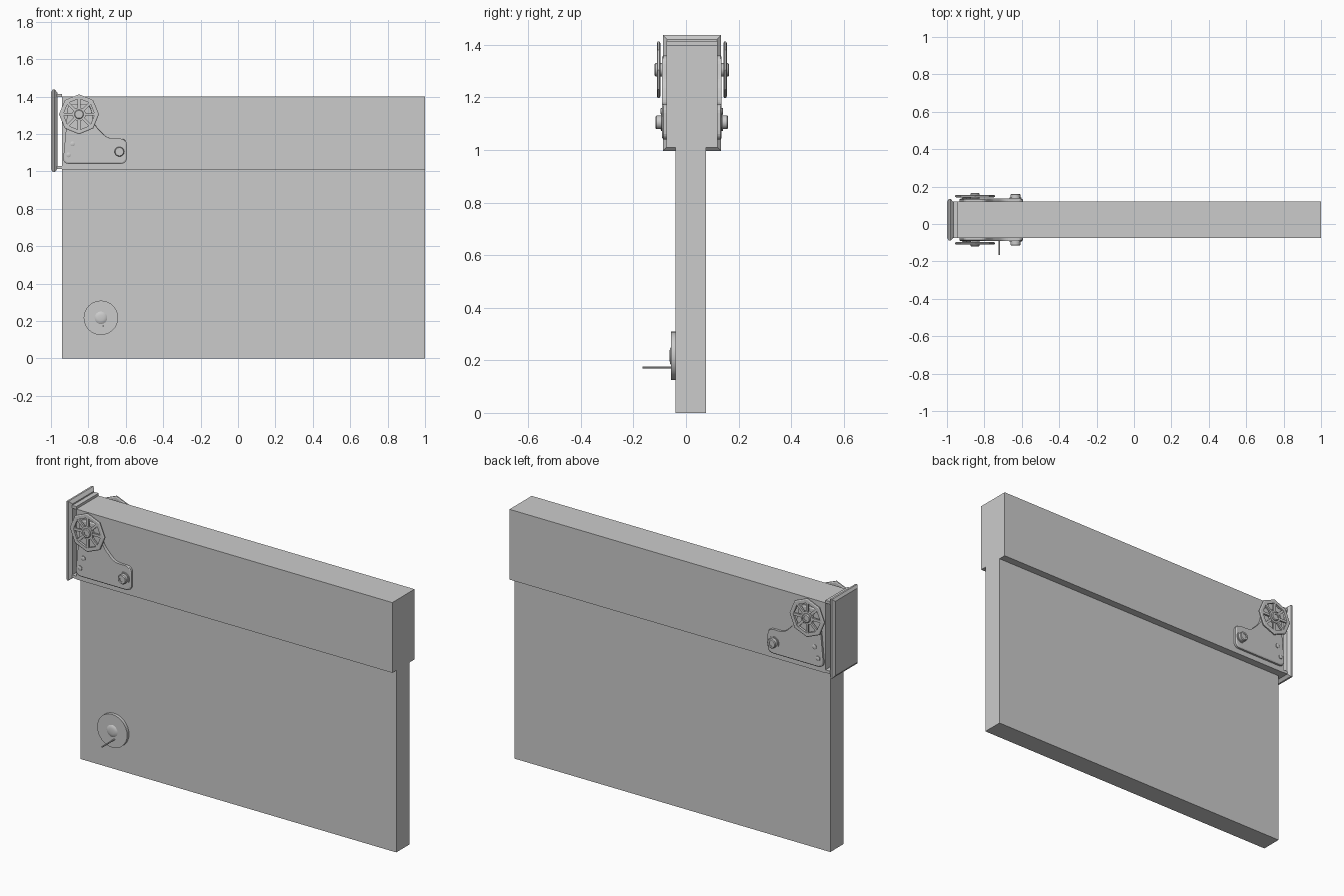
import bpy, bmesh, math
from mathutils import Vector

if "Cube" in bpy.data.objects:
    bpy.data.objects.remove(bpy.data.objects["Cube"], do_unlink=True)

grey = bpy.data.materials.new("plain grey")
grey.use_nodes = True
COLOUR = (0.6, 0.6, 0.6, 1)
grey.diffuse_color = COLOUR
grey.node_tree.nodes["Principled BSDF"].inputs["Base Color"].default_value = COLOUR

MID_Y = 0.0225   # centre plane of the beam


def loft(name, rings, closed=False, smooth=False):
    """Skin a list of equal-length rings; cap the ends unless closed."""
    bm = bmesh.new()
    loops = [[bm.verts.new(p) for p in ring] for ring in rings]
    n = len(loops[0])
    pairs = list(zip(loops, loops[1:])) + ([(loops[-1], loops[0])] if closed else [])
    for a, b in pairs:
        for i in range(n):
            j = (i + 1) % n
            bm.faces.new((a[i], a[j], b[j], b[i]))
    if not closed:
        bm.faces.new(loops[0])
        bm.faces.new(loops[-1])
    bmesh.ops.recalc_face_normals(bm, faces=bm.faces[:])
    mesh = bpy.data.meshes.new(name)
    bm.to_mesh(mesh)
    bm.free()
    mesh.materials.append(grey)
    obj = bpy.data.objects.new(name, mesh)
    bpy.context.scene.collection.objects.link(obj)
    if smooth:
        bpy.ops.object.select_all(action='DESELECT')
        obj.select_set(True)
        bpy.context.view_layer.objects.active = obj
        bpy.ops.object.shade_smooth_by_angle()
    return obj


def rect_x(x, y0, y1, z0, z1):
    return [(x, y0, z0), (x, y1, z0), (x, y1, z1), (x, y0, z1)]


def box(name, x0, x1, y0, y1, z0, z1):
    return loft(name, [rect_x(x, y0, y1, z0, z1) for x in (x0, x1)])


def circle(cx, cz, r, y, n):
    return [(cx + r * math.cos(2 * math.pi * i / n), y,
             cz + r * math.sin(2 * math.pi * i / n)) for i in range(n)]


def turned(name, cx, cz, profile, n=24):
    """Round part along y from (radius, y) pairs."""
    return loft(name, [circle(cx, cz, r, y, n) for r, y in profile], smooth=n > 8)


def rounded(points, r, steps=5):
    """Round off the corners of a 2D outline."""
    out = []
    pts = [Vector(p) for p in points]
    for i, p in enumerate(pts):
        a = p + (pts[i - 1] - p).normalized() * r
        b = p + (pts[(i + 1) % len(pts)] - p).normalized() * r
        for k in range(steps + 1):
            t = k / steps
            out.append(a * (1 - t) ** 2 + p * 2 * t * (1 - t) + b * t * t)
    return out


# Main slab and the thicker beam on top of it
box("panel", -0.94, 1, -0.04, 0.077, 0, 1.01)
box("beam", -0.94, 1, -0.075, 0.12, 1.01, 1.4)

# Bevelled end plate joined to the beam by two tabs
def plate_ring(x, inset):
    return rect_x(x, -0.088 + inset, 0.133 - inset, 0.997 + inset, 1.437 - inset)

loft("end_plate", [plate_ring(-1, 0.014), plate_ring(-0.99, 0),
                   plate_ring(-0.98, 0), plate_ring(-0.965, 0.016)])
box("top_tab", -0.97, -0.94, -0.075, 0.12, 1.398, 1.414)
box("bottom_tab", -0.97, -0.94, -0.075, 0.12, 1.012, 1.028)

# Bracket, spoked wheel and bolts on both faces of the beam
WX, WZ = -0.85, 1.305
outline = rounded([(-0.937, 1.04), (-0.594, 1.04), (-0.594, 1.174),
                   (-0.695, 1.174), (-0.77, 1.25), (-0.79, 1.36),
                   (-0.91, 1.36), (-0.92, 1.22)], 0.034)
centre = sum(outline, Vector((0, 0))) / len(outline)

for side, label in ((-1, "front"), (1, "back")):
    def at(d):
        return MID_Y + side * d

    def bracket_ring(d, scale):
        pts = [centre + (p - centre) * scale for p in outline]
        return [(p.x, at(d), p.y) for p in pts]

    loft(label + "_bracket", [bracket_ring(0.09, 1), bracket_ring(0.109, 1),
                              bracket_ring(0.113, 0.96)])

    # Octagonal rim
    loft(label + "_wheel_rim",
         [circle(WX, WZ, r, at(d), 8) for r, d in
          ((0.101, 0.12), (0.107, 0.123), (0.107, 0.130), (0.101, 0.133),
           (0.084, 0.133), (0.084, 0.12))], closed=True)
    # Spokes reach from the hub to the rim corners
    for i in range(8):
        a = i * math.pi / 4
        out = Vector((math.cos(a), 0, math.sin(a)))
        across = Vector((-out.z, 0, out.x)) * 0.007
        rings = []
        for d in (0.121, 0.131):
            c = Vector((WX, at(d), WZ))
            near, far = c + out * 0.02, c + out * 0.09
            rings.append([near - across, far - across, far + across, near + across])
        loft(f"{label}_spoke_{i + 1}", rings)
    turned(label + "_wheel_hub", WX, WZ,
           [(0.036, at(0.12)), (0.036, at(0.133))], 16)
    turned(label + "_axle", WX, WZ,
           [(0.025, at(0.1)), (0.025, at(0.138)), (0.021, at(0.142)),
            (0.012, at(0.142)), (0.012, at(0.139))])

    # Large bolt with its washer, and two small rivets
    turned(label + "_washer", -0.634, 1.105,
           [(0.032, at(0.11)), (0.032, at(0.118))])
    turned(label + "_bolt", -0.634, 1.105,
           [(0.026, at(0.11)), (0.026, at(0.134)), (0.022, at(0.138)),
            (0.013, at(0.138)), (0.013, at(0.134))])
    for i, (x, z) in enumerate(((-0.885, 1.147), (-0.906, 1.088))):
        turned(f"{label}_rivet_{i + 1}", x, z,
               [(0.013, at(0.11)), (0.013, at(0.117)), (0.009, at(0.119))], 12)

# Round disc with a shallow boss and a thin pin
turned("disc", -0.733, 0.217, [(0.092, -0.038), (0.092, -0.057)], 32)
turned("disc_boss", -0.733, 0.217,
       [(0.036, -0.055), (0.03, -0.060), (0.016, -0.063)], 16)
turned("pin", -0.72, 0.173, [(0.004, -0.05), (0.004, -0.165)], 8)
